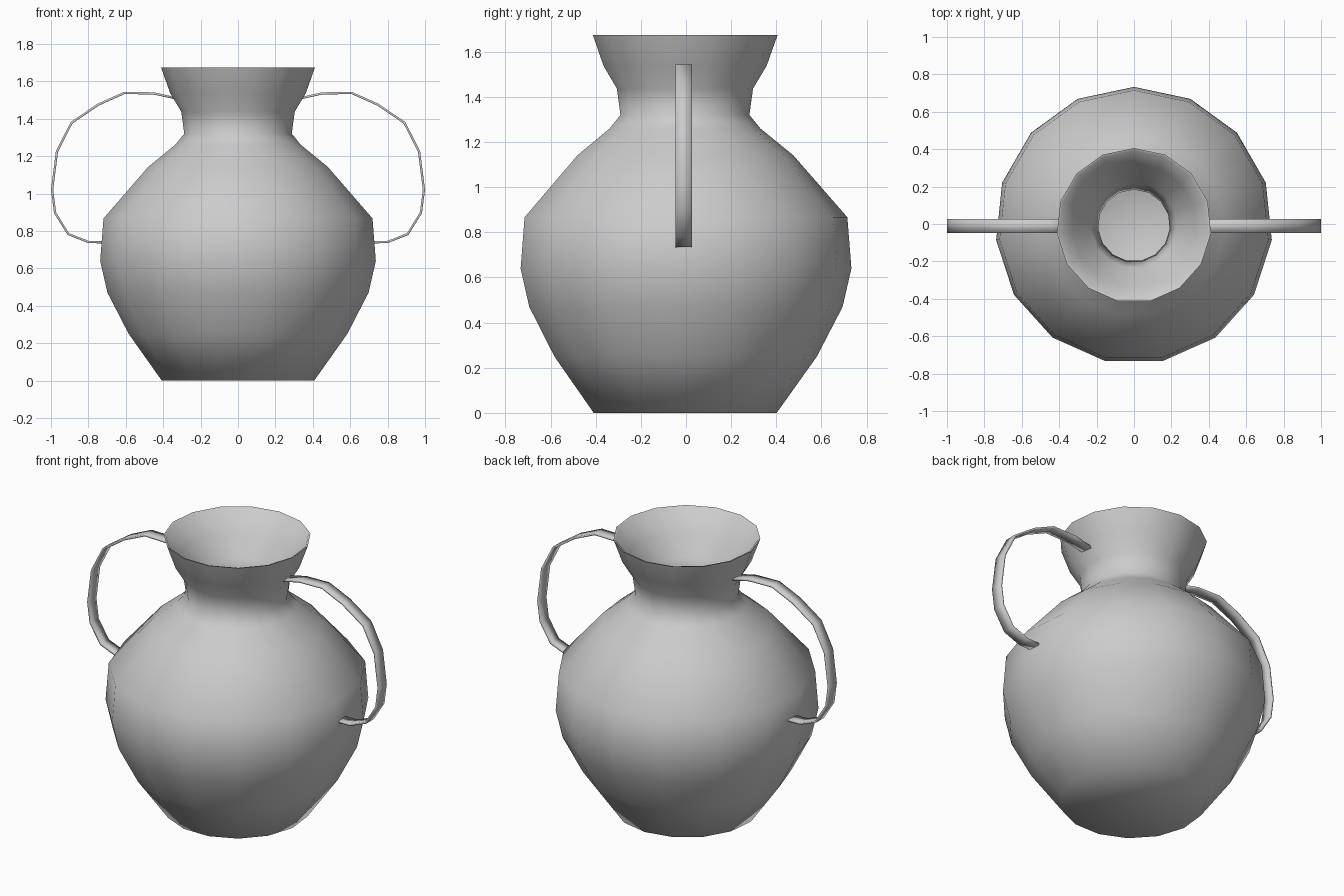
import bpy, bmesh, math
from mathutils import Vector

if "Cube" in bpy.data.objects:
    bpy.data.objects.remove(bpy.data.objects["Cube"])

SIDES = 15
CY = -0.008  # axis offset so the odd-sided body is centred by its bounds


def finish(bm, name, angle=None):
    bmesh.ops.recalc_face_normals(bm, faces=bm.faces)
    me = bpy.data.meshes.new(name)
    bm.to_mesh(me)
    bm.free()
    ob = bpy.data.objects.new(name, me)
    bpy.context.collection.objects.link(ob)
    for p in me.polygons:
        p.use_smooth = True
    if angle:
        bpy.ops.object.select_all(action='DESELECT')
        ob.select_set(True)
        bpy.context.view_layer.objects.active = ob
        bpy.ops.object.shade_smooth_by_angle(angle=math.radians(angle))
    return ob


def skin(bm, rings):
    # join consecutive closed rings with quads and cap both ends
    n = len(rings[0])
    for a, b in zip(rings, rings[1:]):
        for i in range(n):
            j = (i + 1) % n
            bm.faces.new((a[i], a[j], b[j], b[i]))
    bm.faces.new(rings[0])
    bm.faces.new(rings[-1])


# vase body: outside profile up to the rim, then down the hollow inside
outer = [(0.41, 0), (0.588, 0.25), (0.702, 0.47), (0.741, 0.64), (0.723, 0.867),
         (0.483, 1.142), (0.338, 1.26), (0.289, 1.32), (0.305, 1.437),
         (0.365, 1.537), (0.414, 1.675)]
inner = [(0.402, 1.672), (0.335, 1.54), (0.23, 1.437), (0.192, 1.32), (0.25, 1.23),
         (0.42, 1.11), (0.66, 0.85), (0.68, 0.64), (0.64, 0.48), (0.53, 0.27), (0.37, 0.05)]
bm = bmesh.new()
rings = []
for r, z in outer + inner:
    rings.append([bm.verts.new((r * math.sin(2 * math.pi * i / SIDES),
                                CY + r * math.cos(2 * math.pi * i / SIDES), z))
                  for i in range(SIDES)])
skin(bm, rings)
finish(bm, "vase_body", 75)

# strap handles: thin rectangular section swept along a path, one per side
path = [(0.315, 1.505), (0.45, 1.535), (0.607, 1.538), (0.748, 1.475), (0.89, 1.378),
        (0.968, 1.225), (0.994, 1.02), (0.978, 0.897), (0.907, 0.783),
        (0.8, 0.741), (0.71, 0.739)]
pts = [Vector(p) for p in path]
HALF_W, HALF_T = 0.037, 0.006


def handle(name, side):
    bm = bmesh.new()
    rings = []
    for i, p in enumerate(pts):
        t = (pts[min(i + 1, len(pts) - 1)] - pts[max(i - 1, 0)]).normalized()
        nrm = Vector((-t.y, t.x)) * HALF_T
        rings.append([bm.verts.new((side * (p.x + s * nrm.x), CY - 0.002 + w * HALF_W, p.y + s * nrm.y))
                      for s, w in ((1, -1), (1, 1), (-1, 1), (-1, -1))])
    skin(bm, rings)
    finish(bm, name)


handle("right_handle", 1)
handle("left_handle", -1)
